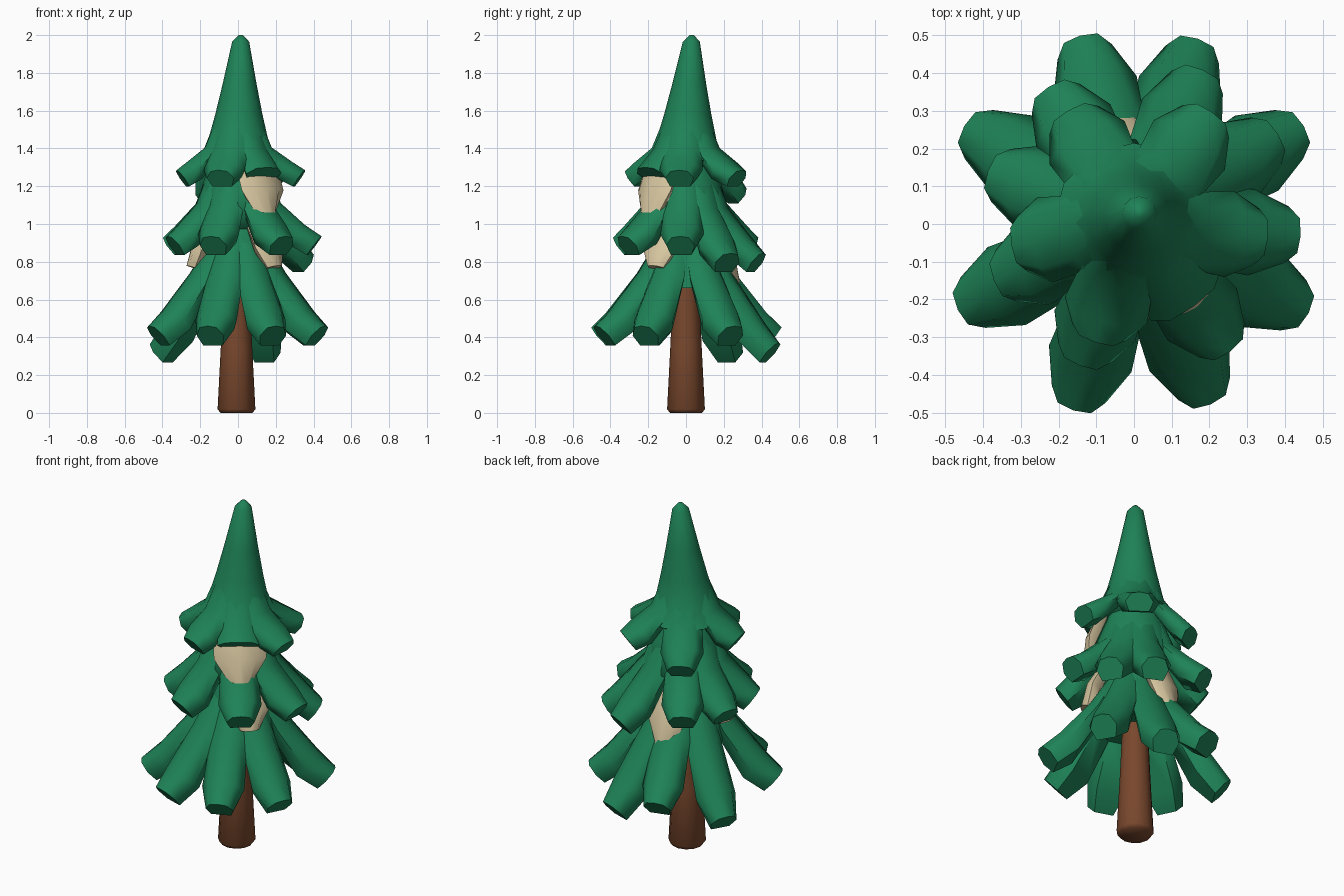
import bpy, bmesh, math
from mathutils import Vector

if "Cube" in bpy.data.objects:
    bpy.data.objects.remove(bpy.data.objects["Cube"])


def material(name, rgb):
    m = bpy.data.materials.new(name)
    m.diffuse_color = (*rgb, 1)
    m.use_nodes = True
    m.node_tree.nodes["Principled BSDF"].inputs["Base Color"].default_value = m.diffuse_color
    return m


GREEN = material("pine green", (0.013, 0.225, 0.095))
BROWN = material("bark brown", (0.19, 0.064, 0.026))
CREAM = material("pale cream", (0.72, 0.60, 0.37))


def finish(name, bm, mat):
    bmesh.ops.recalc_face_normals(bm, faces=bm.faces)
    me = bpy.data.meshes.new(name)
    bm.to_mesh(me)
    bm.free()
    ob = bpy.data.objects.new(name, me)
    bpy.context.collection.objects.link(ob)
    me.materials.append(mat)
    bpy.ops.object.select_all(action='DESELECT')
    ob.select_set(True)
    bpy.context.view_layer.objects.active = ob
    bpy.ops.object.shade_smooth_by_angle(angle=math.radians(62))


def skin(bm, rings):
    """Joins rings of points into a closed tube."""
    vs = [[bm.verts.new(p) for p in r] for r in rings]
    n = len(vs[0])
    for a, b in zip(vs, vs[1:]):
        for i in range(n):
            bm.faces.new((a[i], a[(i + 1) % n], b[(i + 1) % n], b[i]))
    bm.faces.new(vs[0])
    bm.faces.new(vs[-1])


def lathe(bm, profile, lean=0.0, sides=12):
    """Profile of (radius, height); lean shifts the upper part towards the back."""
    rings = []
    for r, z in profile:
        s = lean * max(0, z - 1.4)
        rings.append([(s / 2 + r * math.cos(math.tau * i / sides), s + r * math.sin(math.tau * i / sides), z)
                      for i in range(sides)])
    skin(bm, rings)


# bough cross-section: sideways share, depth share
SECTION = [(-1, .5), (-.62, .08), (0, 0), (.62, .08), (1, .5), (.72, 1), (-.72, 1)]


def bough(bm, deg, path, widths, depths, scale=1.0, droop=0.0):
    """Sweeps the section along a path of (radius, height) running outwards and down."""
    a = math.radians(deg)
    out, side = Vector((math.cos(a), math.sin(a), 0)), Vector((-math.sin(a), math.cos(a), 0))
    rings = []
    for i, ((r, z), w, t) in enumerate(zip(path, widths, depths)):
        tan = (Vector(path[min(i + 1, len(path) - 1)]) - Vector(path[max(i - 1, 0)])).normalized()
        f = (r / path[-1][0]) ** 2
        r, z = r * (1 + (scale - 1) * f), z - droop * f
        rings.append([out * (r + tan.y * d * t) + side * (u * w) + Vector((0, 0, z - tan.x * d * t))
                      for u, d in SECTION])
    skin(bm, rings)


# trunk
bm = bmesh.new()
lathe(bm, [(.085, 0), (.1, .02), (.083, .35), (.05, 1.1)])
bmesh.ops.translate(bm, verts=bm.verts, vec=(-.008, 0, 0))
finish("trunk", bm, BROWN)

WIDTHS, DEPTHS = (.06, .1, .115, .075), (.06, .1, .14, .13)


def tier(name, core, path, angles, drooping, uneven, depth):
    """A cone with a skirt of boughs, longer towards the back right when uneven."""
    bm = bmesh.new()
    lathe(bm, core, lean=.05)
    for deg in angles:
        bough(bm, deg, path, WIDTHS, [d * depth for d in DEPTHS],
              1 + uneven * math.cos(math.radians(deg - 40)), .09 if deg in drooping else 0)
    finish(name, bm, GREEN)


tier("lower_foliage", [(.1, 1.1), (.205, .78), (.23, .66), (.1, .66)],
     [(.1, 1.0), (.26, .745), (.43, .54), (.52, .46)],
     (30, 71, 106, 150, 206, 252, 293, 333), (71, 150), 0, 1.05)
tier("middle_foliage", [(.08, 1.5), (.185, 1.22), (.225, 1.06), (.1, .93)],
     [(.11, 1.4), (.225, 1.11), (.345, .995), (.425, .935)],
     (-4, 32, 66, 122, 160, 202, 249, 307), (32, 66), .06, .95)
tier("top_foliage", [(.012, 2), (.045, 1.965), (.09, 1.74), (.125, 1.58), (.168, 1.41), (.215, 1.34), (.1, 1.27)],
     [(.115, 1.56), (.178, 1.405), (.28, 1.33), (.345, 1.285)],
     (-6, 55, 120, 190, 252), (120,), .05, .8)

# short bough filling the gap in the top skirt
bm = bmesh.new()
bough(bm, 306, [(.115, 1.54), (.178, 1.4), (.27, 1.3)], WIDTHS, DEPTHS[:2] + (.1,))
finish("short_top_bough", bm, GREEN)

# pale tongues under the skirts: angle, tip radius, tip height, length, half width
bm = bmesh.new()
for deg, r, z, length, w in [(-52, .28, 1.04, .3, .14), (-40, .285, .78, .22, .115),
                             (97, .29, .68, .29, .11), (188, .275, .78, .2, .11)]:
    bough(bm, deg, [(r - .1, z + length), (r - .03, z + length / 2), (r, z)], (w, w, .05), (.06, .08, .08))
finish("pale_tongues", bm, CREAM)
